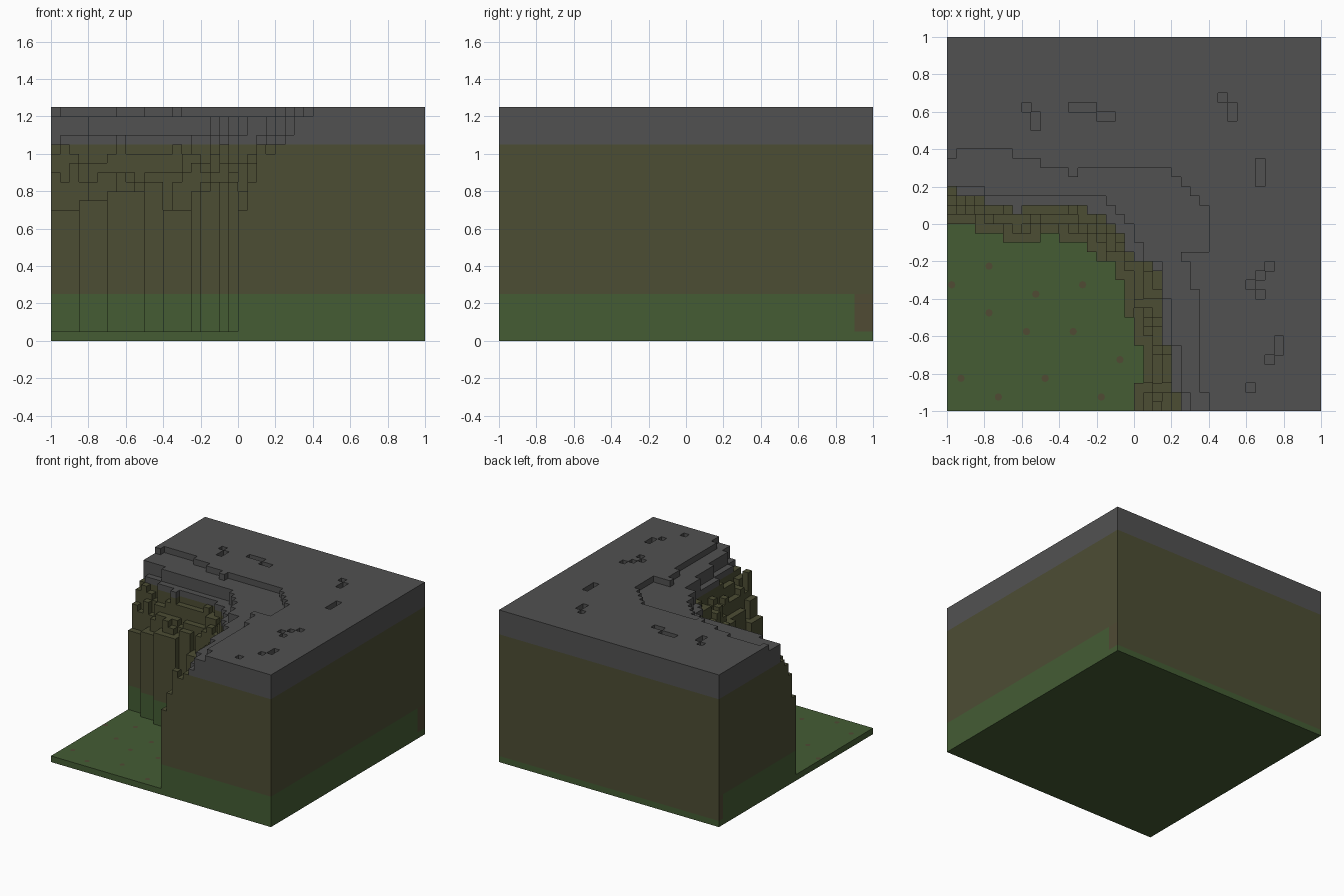
import bpy, bmesh, math, random

random.seed(4)
cube = bpy.data.objects.get("Cube")
if cube:
    bpy.data.objects.remove(cube)

U = 0.05            # size of one block
N = 40              # blocks along each side
GRASS_Z, ROCK_Z = 5, 21


def material(name, rgb):
    m = bpy.data.materials.new(name)
    m.use_nodes = True
    m.diffuse_color = (*rgb, 1)
    m.node_tree.nodes["Principled BSDF"].inputs["Base Color"].default_value = (*rgb, 1)
    return m


MATS = [material("grass_green", (0.058, 0.107, 0.034)),
        material("cliff_brown", (0.073, 0.075, 0.034)),
        material("stone_grey", (0.083, 0.083, 0.083)),
        material("dirt_brown", (0.080, 0.069, 0.034))]
GREEN, BROWN, GREY, DIRT = range(4)


def outline(path):
    """Stepped outline from alternating y, x, y, x ... turns, closed at the corner."""
    x, y, pts = 0, path[0], [(0, path[0])]
    for i, v in enumerate(path[1:]):
        x, y = (v, y) if i % 2 == 0 else (x, v)
        pts.append((x, y))
    return pts + [(0, 0)]


def inside(poly, x, y):
    hit = False
    for (x0, y0), (x1, y1) in zip(poly, poly[1:] + poly[:1]):
        if (y0 > y) != (y1 > y) and x < x0:
            hit = not hit
    return hit


# Terrace outlines, from the meadow floor up to the plateau edge
FLOOR = outline([20, 3, 19, 6, 18, 10, 19, 12, 18, 15, 17, 16, 16, 18, 14, 19, 10,
                 20, 7, 21, 3, 20, 0])
LEDGE = outline([24, 1, 23, 4, 22, 7, 21, 8, 22, 15, 21, 17, 20, 18, 19, 19, 17,
                 20, 16, 22, 15, 23, 7, 24, 2, 25, 0])
SHELF = outline([24, 4, 23, 17, 22, 18, 21, 19, 20, 20, 18, 21, 16, 23, 12, 24, 7,
                 25, 2, 26, 0])
RIM = outline([27, 1, 28, 7, 27, 10, 26, 13, 25, 14, 26, 24, 25, 25, 24, 26, 23, 27, 22,
               28, 17, 25, 16, 26, 13, 27, 2, 28, 0])

# Shallow pits in the plateau: x, y, width, depth
PITS = [(8, 32, 1, 1), (9, 30, 1, 2), (13, 32, 3, 1), (16, 31, 2, 1), (29, 33, 1, 1),
        (30, 31, 1, 2), (33, 24, 1, 3), (34, 15, 1, 1), (33, 14, 1, 1), (32, 13, 1, 1),
        (33, 12, 1, 1), (35, 6, 1, 2), (34, 5, 1, 1), (32, 2, 1, 1)]

# Tops of the front buttresses, by x limit
BUTTRESS = [(3, 14), (6, 15), (10, 16), (12, 17), (15, 14), (17, 16), (20, 17), (40, 16)]

floor_cells = {(i, j) for i in range(N) for j in range(N) if inside(FLOOR, i + .5, j + .5)}


def steps_from_floor(i, j):
    for d in (1, 2, 3):
        for a in range(-d, d + 1):
            for b in range(-d, d + 1):
                if (i + a, j + b) in floor_cells:
                    return d
    return 4


def column_height(i, j):
    c = (i + .5, j + .5)
    if (i, j) in floor_cells:
        return 1
    if inside(LEDGE, *c):
        d = steps_from_floor(i, j)
        if d == 1:
            return 14 if i >= 20 and j < 3 else next(h for lim, h in BUTTRESS if i < lim)
        if d == 2:
            return 18 + random.choice((-1, 0, 0, 1))
        if d == 3:
            return 20 + random.choice((-1, 0, 0, 1))
        return 21
    if inside(SHELF, *c):
        return 22
    if inside(RIM, *c):
        return 24
    if any(x <= i < x + w and y <= j < y + d for x, y, w, d in PITS):
        return 24
    return 25


H = {(i, j): column_height(i, j) for i in range(N) for j in range(N)}


def wall_colour(i, j, z, dx, dy):
    if z >= ROCK_Z:
        return GREY
    if z >= GRASS_Z:
        return BROWN
    if z >= 1 and dy == 1 and j == N - 1:
        return BROWN
    if z >= 1 and dx == 1 and i == N - 1 and j >= 38:
        return DIRT
    if z >= 1 and dx == -1 and i == 0 and j >= 39:
        return DIRT
    return GREEN


# Cliff block and meadow as one shell of block faces
bm = bmesh.new()
cache = {}


def vert(x, y, z):
    if (x, y, z) not in cache:
        cache[x, y, z] = bm.verts.new((x * U - 1, y * U - 1, z * U))
    return cache[x, y, z]


def quad(pts, mat):
    bm.faces.new([vert(*p) for p in pts]).material_index = mat


SIDES = {(1, 0): ((1, 0), (1, 1)), (0, 1): ((1, 1), (0, 1)),
         (-1, 0): ((0, 1), (0, 0)), (0, -1): ((0, 0), (1, 0))}
for (i, j), h in H.items():
    ring = [(i, j), (i + 1, j), (i + 1, j + 1), (i, j + 1)]
    quad([(x, y, h) for x, y in ring], GREEN if h == 1 else BROWN if h <= ROCK_Z else GREY)
    quad([(x, y, 0) for x, y in reversed(ring)], GREEN)
    for (dx, dy), ((ax, ay), (bx, by)) in SIDES.items():
        for z in range(H.get((i + dx, j + dy), 0), h):
            quad([(i + ax, j + ay, z), (i + bx, j + by, z),
                  (i + bx, j + by, z + 1), (i + ax, j + ay, z + 1)],
                 wall_colour(i, j, z, dx, dy))

# Merge flat neighbouring faces of the same colour
bmesh.ops.dissolve_limit(bm, angle_limit=math.radians(1), verts=bm.verts[:],
                         edges=bm.edges[:], delimit={'MATERIAL'})


def make_object(name, bm):
    me = bpy.data.meshes.new(name)
    for m in MATS:
        me.materials.append(m)
    bm.to_mesh(me)
    bm.free()
    ob = bpy.data.objects.new(name, me)
    bpy.context.collection.objects.link(ob)


make_object("cliff_terrain", bm)

# Small dirt patches on the meadow
bm = bmesh.new()
for x, y in [(-.975, -.325), (-.775, -.225), (-.525, -.375), (-.275, -.325), (-.775, -.475),
             (-.575, -.575), (-.325, -.575), (-.075, -.725), (-.475, -.825), (-.925, -.825),
             (-.725, -.925), (-.175, -.925)]:
    made = bmesh.ops.create_circle(bm, cap_ends=True, segments=8, radius=0.02)
    bmesh.ops.translate(bm, verts=made["verts"], vec=(x, y, U + 0.002))
for f in bm.faces:
    f.material_index = DIRT
    if f.normal.z < 0:
        f.normal_flip()
make_object("dirt_patches", bm)
